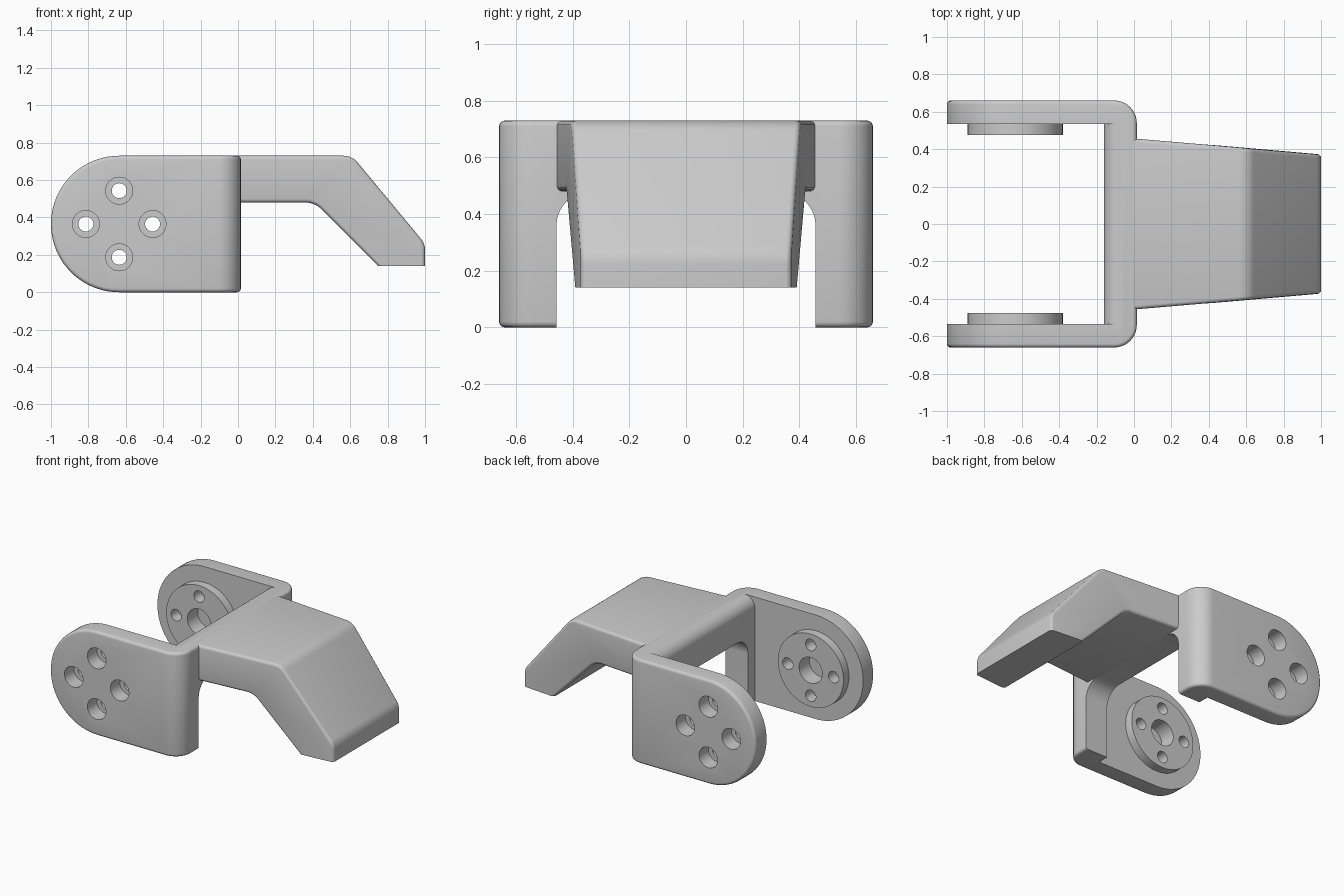
import bpy, bmesh, math
from mathutils import Matrix, Vector

if "Cube" in bpy.data.objects:
    bpy.data.objects.remove(bpy.data.objects["Cube"], do_unlink=True)

grey = bpy.data.materials.new("plain grey")
grey.use_nodes = True
colour = (0.6, 0.6, 0.6, 1)
grey.diffuse_color = colour
grey.node_tree.nodes["Principled BSDF"].inputs["Base Color"].default_value = colour

TOP, RADIUS, FRONT = 0.73, 0.365, 0.015
PIVOT = (-0.635, RADIUS)


def arc(cx, cz, r, start, end, n):
    """Points on an arc, angles in degrees."""
    angles = [math.radians(start + (end - start) * i / n) for i in range(n + 1)]
    return [(cx + r * math.cos(a), cz + r * math.sin(a)) for a in angles]


def rounded(points, radii, n=8):
    """Polygon whose corners are replaced by tangent arcs."""
    result = []
    for i, (point, r) in enumerate(zip(points, radii)):
        p = Vector(point)
        if r == 0:
            result.append(p)
            continue
        a = (Vector(points[i - 1]) - p).normalized()
        b = (Vector(points[(i + 1) % len(points)]) - p).normalized()
        half = a.angle(b) / 2
        centre = p + (a + b).normalized() * r / math.sin(half)
        u = p + a * r / math.tan(half) - centre
        v = p + b * r / math.tan(half) - centre
        result += [centre + u.lerp(v, k / n).normalized() * r for k in range(n + 1)]
    return result


def prism(profile, y0, y1):
    """Extrude an x-z profile along y."""
    bm = bmesh.new()
    face = bm.faces.new([bm.verts.new((p[0], y0, p[1])) for p in profile])
    new = bmesh.ops.extrude_face_region(bm, geom=[face])["geom"]
    bmesh.ops.translate(bm, vec=(0, y1 - y0, 0),
                        verts=[g for g in new if isinstance(g, bmesh.types.BMVert)])
    bmesh.ops.recalc_face_normals(bm, faces=bm.faces)
    return bm


def bevel(bm, edges, width, segments):
    bmesh.ops.bevel(bm, geom=edges, offset=width, segments=segments, profile=0.5,
                    affect='EDGES', clamp_overlap=False)


def finish(bm, name):
    mesh = bpy.data.meshes.new(name)
    bm.to_mesh(mesh)
    bm.free()
    obj = bpy.data.objects.new(name, mesh)
    bpy.context.collection.objects.link(obj)
    mesh.materials.append(grey)
    return obj


def select(obj):
    bpy.ops.object.select_all(action='DESELECT')
    obj.select_set(True)
    bpy.context.view_layer.objects.active = obj


def cut(obj, cutter):
    select(obj)
    mod = obj.modifiers.new("cut", 'BOOLEAN')
    mod.operation, mod.solver, mod.object = 'DIFFERENCE', 'EXACT', cutter
    bpy.ops.object.modifier_apply(modifier=mod.name)


def disc(x, z, r, y0, y1, name):
    return finish(prism(arc(x, z, r, 0, 360, 48)[:-1], y0, y1), name)


# Yoke: solid with one round end, rounded front corners and a soft outer rim
bm = prism([(FRONT, 0), (FRONT, TOP)] + arc(*PIVOT, RADIUS, 90, 270, 40), -0.66, 0.66)
corners = [e for e in bm.edges if all(v.co.x > 0 for v in e.verts)
           and abs(e.verts[0].co.y - e.verts[1].co.y) < 0.01]
bevel(bm, corners, 0.12, 10)
rim = [e for e in bm.edges if len(e.link_faces) == 2 and e.calc_face_angle() > math.radians(40)]
bevel(bm, rim, 0.02, 4)
yoke = finish(bm, "yoke")

# Channel between the side plates, leaving a rounded rear edge on the bridge
channel = finish(prism([(-1.2, -0.1), (-0.16, -0.1)] + arc(-0.08, TOP - 0.08, 0.08, 180, 90, 10)
                       + [(-0.08, 1), (-1.2, 1)], -0.535, 0.535), "channel_cutter")
# Arched opening under the bridge
bm = prism(rounded([(-0.457, -0.1), (0.457, -0.1), (0.457, 0.48), (-0.457, 0.48)],
                   [0, 0, 0.12, 0.12], 12), -0.3, 0.3)
bmesh.ops.rotate(bm, verts=bm.verts, matrix=Matrix.Rotation(math.pi / 2, 3, 'Z'))
opening = finish(bm, "opening_cutter")
cutters = [channel, opening]
for cutter in cutters:
    cut(yoke, cutter)

# Pivot bosses with bolt holes, counterbores and a blind centre recess
parts = [yoke]
for side, label in ((1, "left"), (-1, "right")):
    boss = disc(*PIVOT, 0.255, side * 0.475, side * 0.536, label + "_boss")
    parts.append(boss)
    holes = [disc(*PIVOT, 0.09, side * 0.4, side * 0.59, "recess_cutter")]
    for x, z in arc(*PIVOT, 0.178, 0, 270, 3):
        holes.append(disc(x, z, 0.04, side * 0.4, side * 0.8, "hole_cutter"))
        holes.append(disc(x, z, 0.072, side * 0.555, side * 0.8, "counterbore_cutter"))
    for hole in holes:
        cut(yoke, hole)
        if "counterbore" not in hole.name:
            cut(boss, hole)
    cutters += holes

# Arm: bent profile that narrows towards the tip, softened along its sides
BACK, TIP = -0.01, 0.14
outline = rounded([(BACK, TOP), (0.61, TOP), (1, 0.26), (1, TIP), (0.75, TIP),
                   (0.41, 0.48), (BACK, 0.48)], [0, 0.1, 0.1, 0, 0, 0.12, 0])
bm = prism(outline, -1, 1)
for v in bm.verts:
    v.co.y *= 0.457 - 0.085 * v.co.x


def on_side(edge):
    a, b = (v.co for v in edge.verts)
    at_end = max(a.x, b.x) < 0 or max(a.z, b.z) < TIP + 0.001
    return a.y * b.y > 0 and not at_end


bevel(bm, [e for e in bm.edges if on_side(e)], 0.02, 4)
parts.append(finish(bm, "arm"))

for cutter in cutters:
    bpy.data.objects.remove(cutter, do_unlink=True)
for part in parts:
    select(part)
    bpy.ops.object.shade_smooth_by_angle(angle=math.radians(30))
